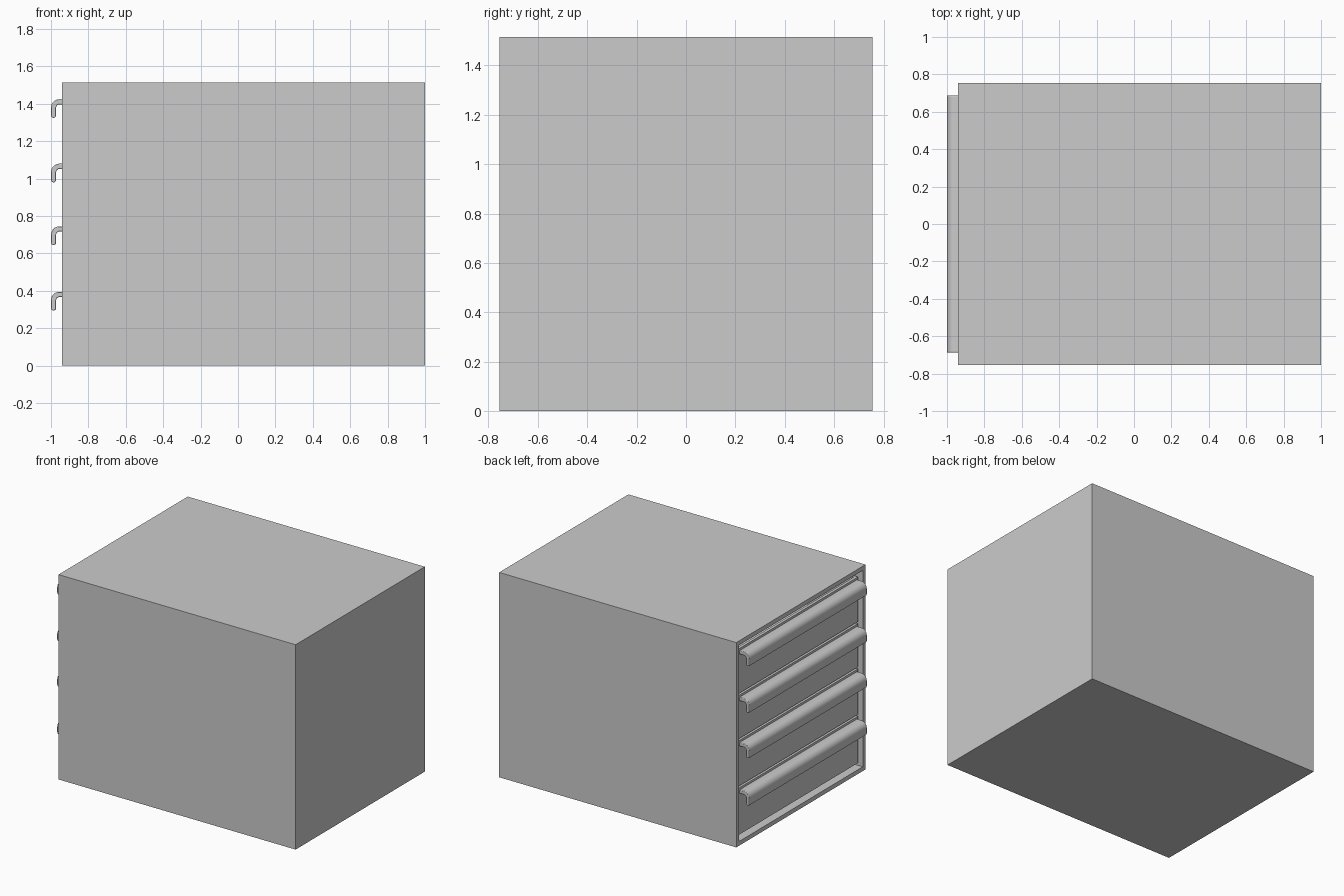
import bpy, bmesh
from math import radians, sin, cos

if "Cube" in bpy.data.objects:
    bpy.data.objects.remove(bpy.data.objects["Cube"])

FACE_X = -0.94           # plane of the cabinet opening
HALF_W, HEIGHT = 0.755, 1.515
FRAME, RECESS = 0.045, 0.02


def make_object(name, bm):
    bmesh.ops.recalc_face_normals(bm, faces=bm.faces)
    mesh = bpy.data.meshes.new(name)
    bm.to_mesh(mesh)
    bm.free()
    obj = bpy.data.objects.new(name, mesh)
    bpy.context.collection.objects.link(obj)
    return obj


def box(lo, hi):
    bm = bmesh.new()
    bmesh.ops.create_cube(bm, size=1)
    for v in bm.verts:
        v.co = [(a + b) / 2 + c * (b - a) for a, b, c in zip(lo, hi, v.co)]
    return bm


def hollow(bm, axis, sign, rim, depth):
    """Inset the face pointing along axis and push it inwards."""
    bm.normal_update()
    face = next(f for f in bm.faces if f.normal[axis] * sign > 0.9)
    bmesh.ops.inset_individual(bm, faces=[face], thickness=rim)
    floor = bmesh.ops.extrude_discrete_faces(bm, faces=[face])["faces"][0]
    for v in floor.verts:
        v.co[axis] -= sign * depth


def hook_profile(top):
    """Closed hook outline in x/z: flat arm, quarter bend, rounded lip."""
    r_out, r_in, cx = 0.045, 0.017, -0.955
    cz, lip = top - r_out, top - 0.1
    half = (r_out - r_in) / 2
    arc = [radians(90 + a * 90 / 8) for a in range(9)]
    pts = [(FACE_X + RECESS + 0.003, top)]
    pts += [(cx + r_out * cos(a), cz + r_out * sin(a)) for a in arc]
    mid = cx - r_in - half
    for i in range(9):
        a = radians(180 + i * 180 / 8)
        pts.append((mid + half * cos(a), lip + half + half * sin(a)))
    pts += [(cx + r_in * cos(a), cz + r_in * sin(a)) for a in reversed(arc)]
    pts.append((FACE_X + RECESS + 0.003, cz + r_in))
    return pts


def make_handle(name, top):
    bm = bmesh.new()
    face = bm.faces.new([bm.verts.new((x, -0.687, z)) for x, z in hook_profile(top)])
    ext = bmesh.ops.extrude_face_region(bm, geom=[face])["geom"]
    for v in ext:
        if isinstance(v, bmesh.types.BMVert):
            v.co.y = 0.687
    obj = make_object(name, bm)
    # softened ends
    bev = obj.modifiers.new("soft_ends", 'BEVEL')
    bev.width, bev.segments = 0.004, 2
    bev.limit_method, bev.angle_limit = 'ANGLE', radians(60)
    bpy.ops.object.select_all(action='DESELECT')
    obj.select_set(True)
    bpy.context.view_layer.objects.active = obj
    bpy.ops.object.shade_smooth_by_angle(angle=radians(40))


# Cabinet shell, open on the drawer side
shell = box((FACE_X, -HALF_W, 0), (1, HALF_W, HEIGHT))
hollow(shell, 0, -1, FRAME, 1.88)
make_object("cabinet_shell", shell)

# Four drawers, each an open tray with a full-width hook handle
handle_tops = [1.425, 1.08, 0.745, 0.395]
drawer_tops = [t + 0.016 for t in handle_tops]
drawer_bottoms = [t + 0.014 for t in drawer_tops[1:]] + [0.065]
for i, (grip, top, bottom) in enumerate(zip(handle_tops, drawer_tops, drawer_bottoms), 1):
    tray = box((FACE_X + RECESS, -0.697, bottom), (0.9, 0.697, top))
    hollow(tray, 2, 1, 0.03, top - bottom - 0.03)
    make_object(f"drawer_{i}", tray)
    make_handle(f"drawer_handle_{i}", grip)
